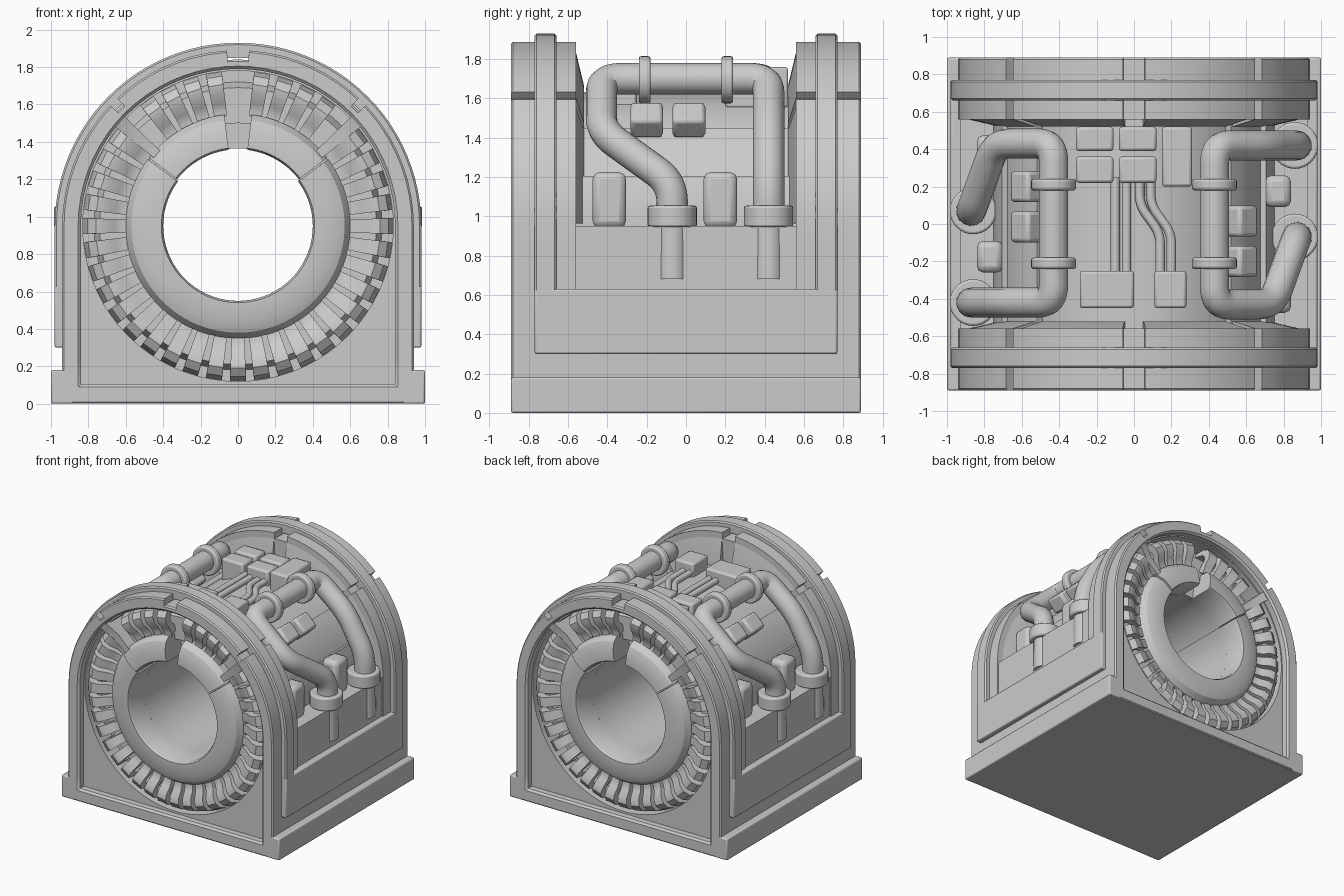
import bpy, bmesh, math
from math import sin, cos, pi, radians, atan2
from mathutils import Vector, Matrix

old = bpy.data.objects.get("Cube")
if old:
    bpy.data.objects.remove(old, do_unlink=True)

metal = bpy.data.materials.new("plain_grey")
metal.use_nodes = True
GREY = (0.6, 0.6, 0.6, 1)
metal.diffuse_color = GREY
metal.node_tree.nodes["Principled BSDF"].inputs["Base Color"].default_value = GREY
CZ = 0.95          # height of the bore axis
parts = []


def add(name, bm):
    bmesh.ops.recalc_face_normals(bm, faces=bm.faces)
    me = bpy.data.meshes.new(name)
    bm.to_mesh(me)
    bm.free()
    me.materials.append(metal)
    ob = bpy.data.objects.new(name, me)
    bpy.context.collection.objects.link(ob)
    parts.append(ob)
    return ob


def box(name, lo, hi, tilt=0.0, bevel=0.01):
    """Bevelled box between two corners, tilted about its own y axis."""
    lo, hi = Vector(lo), Vector(hi)
    bm = bmesh.new()
    bmesh.ops.create_cube(bm, size=1, matrix=Matrix.Diagonal((*(hi - lo), 1)))
    ob = add(name, bm)
    ob.location = (lo + hi) / 2
    ob.rotation_euler.y = tilt
    mod = ob.modifiers.new("bevel", 'BEVEL')
    mod.width, mod.segments = bevel, 2


def cylinder(name, centre, radius, depth, along_y=False):
    bm = bmesh.new()
    rot = Matrix.Rotation(pi / 2 if along_y else 0, 4, 'X')
    bmesh.ops.create_cone(bm, cap_ends=True, segments=32, radius1=radius, radius2=radius,
                          depth=depth, matrix=Matrix.Translation(centre) @ rot)
    mod = add(name, bm).modifiers.new("bevel", 'BEVEL')
    mod.width, mod.segments, mod.limit_method = 0.012, 2, 'ANGLE'


def arch(r, base, grooves=False):
    """Radius by angle of an arch outline: half circle on a straight-sided box."""
    def radius(t):
        if sin(t) >= 0:
            deg = math.degrees(t) % 360
            cut = abs(deg - 90) < 3.6 or abs(abs(deg - 90) - 45) < 1.6
            return r - 0.05 if grooves and cut else r
        side = r / max(abs(cos(t)), 1e-6)
        return min(side, (CZ - base) / max(-sin(t), 1e-6))
    return radius


def revolve(name, profile, angles, closed=True):
    """Sweep a closed (radius, y) profile about the bore axis."""
    bm = bmesh.new()
    rows = []
    for t in angles:
        row = []
        for r, y in profile:
            r = r(t) if callable(r) else r
            row.append(bm.verts.new((r * cos(t), y, CZ + r * sin(t))))
        rows.append(row)
    n, m = len(rows), len(profile)
    for i in range(n if closed else n - 1):
        a, b = rows[i], rows[(i + 1) % n]
        for j in range(m):
            k = (j + 1) % m
            bm.faces.new((a[j], a[k], b[k], b[j]))
    if not closed:
        bm.faces.new(rows[0])
        bm.faces.new(rows[-1][::-1])
    add(name, bm)


def span(a, b, n):
    return [radians(a + (b - a) * i / n) for i in range(n + 1)]


def bore(t):
    """Bore radius, slightly wider in the removable upper part."""
    return 0.415 if 37 < math.degrees(t) < 143 else 0.4


# Angles shared by the full rings, with extra ones at corners, grooves and bore steps
full = span(-180, 175, 71)
corner = atan2(-CZ, 0.94)
steps = [radians(d + e) for d in (37, 43.4, 46.6, 86.4, 93.6, 133.4, 136.6, 143) for e in (-0.02, 0.02)]
ring_angles = full + steps + [corner, -pi - corner]


# Central housing: box below the shelf, stepped drum above it
def housing_radius(t):
    deg = math.degrees(t)
    if 0.05 < deg < 179.9:
        edge = min(deg, 180 - deg)
        return 0.75 if edge < 20 else 0.72 if edge < 44 else 0.68
    return arch(0.93, 0)(t)


ledges = [radians(d) for d in (0.1, 19.9, 20.1, 43.9, 44.1, 135.9, 136.1, 159.9, 160.1, 179.8)]
revolve("central_housing", [(housing_radius, -0.6), (housing_radius, 0.6), (bore, 0.6), (bore, -0.6)],
        sorted(ring_angles + ledges))

# Plinth and side walls
box("plinth_slab", (-0.99, -0.885, 0), (0.99, 0.885, 0.09), bevel=0.004)
for s in (1, -1):
    for name, x0, x1, y, z0, z1 in (("plinth_rail", 0.88, 1.0, 0.89, 0, 0.18),
                                    ("lower_side_wall", 0.86, 0.94, 0.6, 0.05, 0.32),
                                    ("side_plate", 0.86, 0.98, 0.77, 0.3, 0.63)):
        xs = sorted((x0 * s, x1 * s))
        box(name, (xs[0], -y, z0), (xs[1], y, z1))

# Ends: arched frame, rim band, inner caps, collar and windings
for s, end in ((-1, "front"), (1, "back")):
    outer, inner = arch(0.94, 0, True), arch(0.84, 0.105)
    prof = [(outer, 0.56), (outer, 0.88), (arch(0.93, 0.01, True), 0.89), (arch(0.855, 0.09), 0.89),
            (inner, 0.875), (inner, 0.825), (0.83, 0.825), (0.83, 0.66), (0.77, 0.66), (0.74, 0.73),
            (0.55, 0.73), (0.55, 0.66), (bore, 0.66), (bore, 0.56)]
    revolve(end + "_frame", [(r, y * s) for r, y in prof], sorted(ring_angles))

    low = math.degrees(atan2(-0.6, 0.98))
    rim, rim_edge, root = arch(0.97, 0), arch(0.98, 0), arch(0.9, 0)
    band = [(root, 0.66), (rim, 0.66), (rim_edge, 0.67), (rim_edge, 0.76), (rim, 0.77), (root, 0.77)]
    revolve(end + "_rim_band", [(r, y * s) for r, y in band],
            span(low, 0, 6) + span(0, 180, 48)[1:] + span(180, 180 - low, 6)[1:], False)

    cap = [(0.93, 0.58), (0.93, 0.57), (0.72, 0.52), (0.66, 0.52), (0.66, 0.58)]
    for a, b in ((1, 43), (47, 86), (94, 133), (137, 179)):
        revolve(end + "_inner_cap", [(r, y * s) for r, y in cap], span(a, b, 10), False)

    # Collar: one fixed sector and two removable ones, with an open slot at the top
    for a, b, lift in ((143.5, 396.5, 0), (37.5, 83, 0.01), (97, 142.5, 0.01)):
        ring = [(0.4 + lift, 0.62), (0.4 + lift, 0.84), (0.41 + lift, 0.86), (0.51, 0.86),
                (0.57, 0.835), (0.6, 0.79), (0.6, 0.62)]
        revolve(end + "_collar", [(r, (y + lift) * s) for r, y in ring],
                span(a, b, int((b - a) / 4)), False)

    # Radial dividers where the upper sectors meet the lower one
    divider = [(0.5, 0.66), (0.5, 0.83), (0.72, 0.83), (0.845, 0.87), (0.845, 0.66)]
    for a in (39, 136):
        revolve(end + "_divider", [(r, y * s) for r, y in divider], span(a, a + 5, 3), False)

    # Winding coils: a bowed bar at each step round the ring
    path = [(0.828, 0.66), (0.828, 0.75), (0.805, 0.81), (0.76, 0.84), (0.71, 0.835),
            (0.66, 0.8), (0.62, 0.785), (0.59, 0.785)]
    bm = bmesh.new()
    for i in range(40):
        t = 2 * pi * i / 40
        if i in (5, 10, 15):
            continue
        radial, side = Vector((cos(t), 0, sin(t))), Vector((-sin(t), 0, cos(t)))
        rows = []
        for r, y in path:
            w = 0.043 * (0.3 + 0.7 * r / 0.83)
            deep_r, deep_y = r + (0.71 - r) * 0.3, y - 0.06
            row = []
            for rr, yy, ww in ((r, y, w), (r, y, -w), (deep_r, deep_y, -w), (deep_r, deep_y, w)):
                row.append(bm.verts.new(radial * rr + side * ww + Vector((0, yy * s, CZ))))
            rows.append(row)
        for a, b in zip(rows, rows[1:]):
            for j in range(4):
                bm.faces.new((a[j], a[j - 1], b[j - 1], b[j]))
        bm.faces.new(rows[0])
        bm.faces.new(rows[-1])
    add(end + "_windings", bm)


def tube(name, pts, radius, fillet):
    """Round tube along straight runs with filleted corners."""
    pts = [Vector(p) for p in pts]
    out = [pts[0]]
    for a, b, c in zip(pts, pts[1:], pts[2:]):
        p = b + (a - b).normalized() * min(fillet, (a - b).length * 0.48)
        q = b + (c - b).normalized() * min(fillet, (c - b).length * 0.48)
        for k in range(9):
            u = k / 8
            out.append(p * (1 - u) ** 2 + b * 2 * u * (1 - u) + q * u * u)
    out.append(pts[-1])
    cu = bpy.data.curves.new(name, 'CURVE')
    cu.dimensions = '3D'
    cu.bevel_depth, cu.bevel_resolution, cu.use_fill_caps = radius, 5, True
    sp = cu.splines.new('POLY')
    sp.points.add(len(out) - 1)
    for v, p in zip(sp.points, out):
        v.co = (*p, 1)
    cu.materials.append(metal)
    bpy.context.collection.objects.link(bpy.data.objects.new(name, cu))


# Side pipework and relays, repeated by a half turn about z
for s, side in ((1, "left"), (-1, "right")):
    route = [(0.875, 0.42, 0.68), (0.87, 0.42, 1.18), (0.7, 0.42, 1.48), (0.43, 0.42, 1.7),
             (0.43, -0.43, 1.7), (0.74, -0.43, 1.43), (0.87, -0.07, 1.17), (0.875, -0.07, 0.68)]
    tube(side + "_pipe", [(x * s, y * s, z) for x, y, z in route], 0.08, 0.1)
    for y in (0.42, -0.07):
        cylinder(side + "_pipe_socket", (0.86 * s, y * s, 1.0), 0.125, 0.11)
    for y in (0.21, -0.21):
        cylinder(side + "_pipe_clamp", (0.43 * s, y * s, 1.695), 0.12, 0.06, True)
    for y in (-0.39, 0.175):
        xs = sorted((0.7 * s, 0.84 * s))
        box(side + "_shelf_unit", (xs[0], y * s - 0.085, 0.94), (xs[1], y * s + 0.085, 1.225), bevel=0.035)
    for y in (-0.2, 0.015):
        c = Vector((0.57 * s, y * s, 1.49))
        h = Vector((0.07, 0.083, 0.065))
        box(side + "_drum_unit", c - h, c + h, s * pi / 4, 0.02)

# Control boxes on top of the drum
for x0, x1, y0, y1, top in ((-0.31, -0.11, 0.39, 0.52, 1.74), (-0.08, 0.12, 0.39, 0.52, 1.74),
                            (-0.31, -0.11, 0.22, 0.36, 1.74), (-0.08, 0.12, 0.22, 0.36, 1.74),
                            (0.15, 0.31, 0.2, 0.52, 1.76), (-0.29, 0.0, -0.45, -0.25, 1.73),
                            (0.11, 0.28, -0.45, -0.25, 1.73)):
    box("control_box", (x0, y0, 1.55), (x1, y1, top), bevel=0.015)

# Cables between the control boxes
for x0, x1 in ((-0.1, -0.1), (-0.04, -0.04), (0.03, 0.14), (0.09, 0.2)):
    tube("cable", [(x0, 0.25, 1.65), (x0, 0.1, 1.65), (x1, -0.05, 1.65), (x1, -0.3, 1.65)], 0.025, 0.06)

# Smooth shading with sharp edges kept
bpy.ops.object.select_all(action='DESELECT')
for ob in parts:
    ob.select_set(True)
bpy.context.view_layer.objects.active = parts[0]
bpy.ops.object.shade_smooth_by_angle(angle=radians(30))
